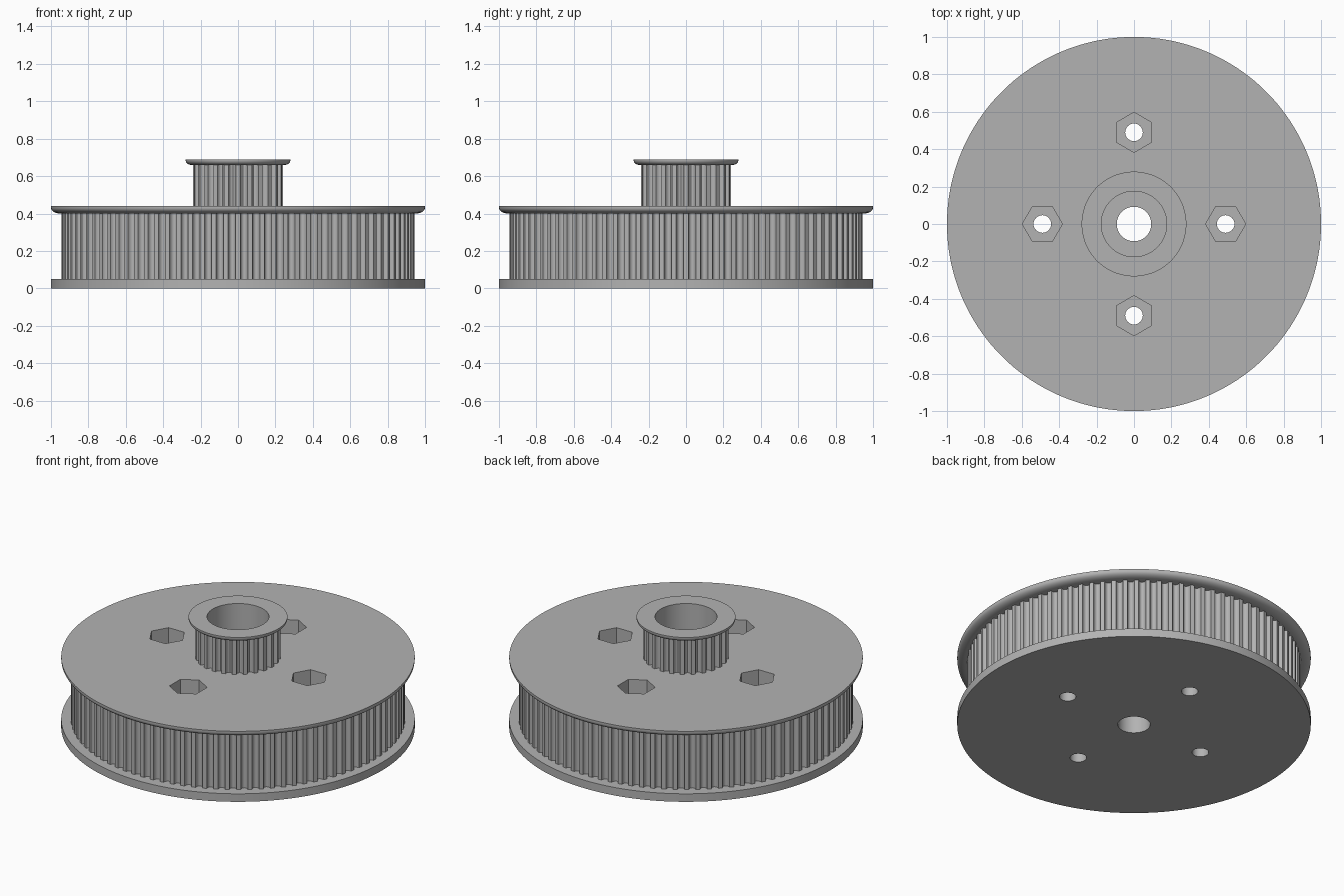
import bpy, bmesh
from math import pi, sin, cos, radians

cube = bpy.data.objects.get("Cube")
if cube:
    bpy.data.objects.remove(cube, do_unlink=True)

grey = bpy.data.materials.new("plain grey")
grey.use_nodes = True
GREY = (0.45, 0.45, 0.45, 1)
grey.diffuse_color = GREY
grey.node_tree.nodes["Principled BSDF"].inputs["Base Color"].default_value = GREY


def loft(name, rings):
    """Closed solid from equally long rings of points, capped at both ends."""
    bm = bmesh.new()
    loops = [[bm.verts.new(p) for p in ring] for ring in rings]
    count = len(loops[0])
    for low, high in zip(loops, loops[1:]):
        for i in range(count):
            j = (i + 1) % count
            bm.faces.new((low[i], low[j], high[j], high[i]))
    bm.faces.new(loops[0][::-1])
    bm.faces.new(loops[-1])
    mesh = bpy.data.meshes.new(name)
    bm.to_mesh(mesh)
    bm.free()
    mesh.materials.append(grey)
    obj = bpy.data.objects.new(name, mesh)
    bpy.context.collection.objects.link(obj)
    return obj


def circle(r, z, sides=128, x=0, y=0, turn=0):
    return [(x + r * cos(turn + 2 * pi * i / sides),
             y + r * sin(turn + 2 * pi * i / sides), z) for i in range(sides)]


def disc(name, profile, sides=128):
    return loft(name, [circle(r, z, sides) for r, z in profile])


def toothed_wheel(name, teeth, radius, z0, z1):
    """Belt wheel with rounded grooves; each groove is a half-ellipse."""
    depth, groove, steps = 0.026, 0.62, 8
    pitch = 2 * pi / teeth
    outline = []
    for t in range(teeth):
        for s in range(steps + 1):
            a = pi * s / steps
            angle = pitch * (t + 0.5 - groove / 2 * cos(a))
            r = radius - depth * sin(a)
            outline.append((r * cos(angle), r * sin(angle)))
    return loft(name, [[(x, y, z) for x, y in outline] for z in (z0, z1)])


def flange_profile(inner, outer, z0, z1, lip):
    """Quarter-round underside rising to a straight lip."""
    steps = 8
    curve = [(inner + (outer - inner) * sin(pi / 2 * i / steps),
              z1 - lip - (z1 - lip - z0) * cos(pi / 2 * i / steps))
             for i in range(steps + 1)]
    return curve + [(outer, z1)]


# Wheels and flanges, bottom to top
parts = [
    disc("bottom_flange", [(1, 0), (1, 0.05)], 180),
    toothed_wheel("large_toothed_wheel", 92, 0.945, 0.05, 0.40),
    disc("top_flange", flange_profile(0.95, 1, 0.40, 0.44, 0.01), 180),
    toothed_wheel("small_toothed_wheel", 24, 0.241, 0.44, 0.66),
    disc("small_flange", flange_profile(0.25, 0.28, 0.66, 0.69, 0.005)),
]

# Cutters: shaft bore, wide recess, bolt holes and nut pockets
cutters = [
    disc("bore_cutter", [(0.092, -0.1), (0.092, 0.9)], 64),
    disc("recess_cutter", [(0.175, 0.22), (0.175, 0.9)], 96),
]
for k in range(4):
    a = k * pi / 2
    x, y = 0.49 * cos(a), 0.49 * sin(a)
    for label, r, z0, sides in (("bolt", 0.047, -0.1, 32), ("nut", 0.107, 0.22, 6)):
        cutters.append(loft(label + "_cutter",
                            [circle(r, z, sides, x, y, a) for z in (z0, 0.9)]))

for part in parts:
    bpy.context.view_layer.objects.active = part
    for cutter in cutters:
        mod = part.modifiers.new("cut", "BOOLEAN")
        mod.operation, mod.solver, mod.object = "DIFFERENCE", "EXACT", cutter
        bpy.ops.object.modifier_apply(modifier=mod.name)

for cutter in cutters:
    bpy.data.objects.remove(cutter, do_unlink=True)

# Smooth the round walls, keep the corners crisp
bpy.ops.object.select_all(action="DESELECT")
for part in parts:
    part.select_set(True)
bpy.ops.object.shade_smooth_by_angle(angle=radians(30))
